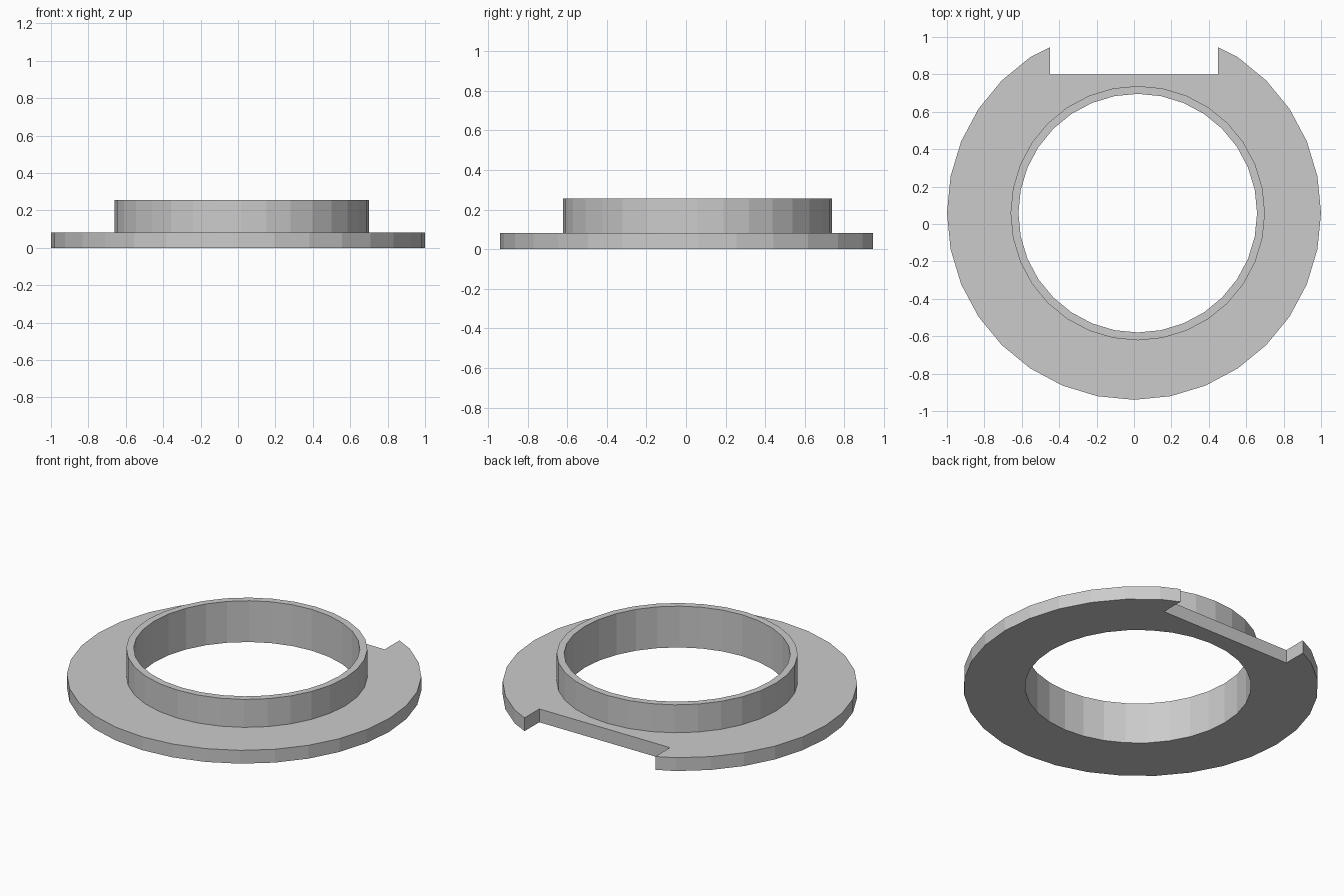
import bpy
import bmesh
from math import sin, cos, pi

cube = bpy.data.objects.get("Cube")
if cube:
    bpy.data.objects.remove(cube, do_unlink=True)

SIDES = 32
FLANGE_CENTRE = (0.0, 0.06)
COLLAR_CENTRE = (0.02, 0.058)
BORE, COLLAR_RADIUS = 0.638, 0.68
FLANGE_TOP, COLLAR_TOP = 0.083, 0.257
NOTCH_HALF, NOTCH_FLOOR = 0.45, 0.80

grey = bpy.data.materials.new("plain grey")
grey.use_nodes = True
colour = (0.6, 0.6, 0.6, 1.0)
grey.diffuse_color = colour
grey.node_tree.nodes["Principled BSDF"].inputs["Base Color"].default_value = colour


def circle(centre, radius):
    """Polygon points, counter-clockwise, starting at the front."""
    return [(centre[0] + radius * sin(2 * pi * i / SIDES),
             centre[1] - radius * cos(2 * pi * i / SIDES)) for i in range(SIDES)]


def plate(name, outline, hole, bottom, top):
    """Extrude the area between an outline and a hole."""
    bm = bmesh.new()
    edges = []
    for loop in (outline, hole):
        verts = [bm.verts.new((x, y, bottom)) for x, y in loop]
        edges += [bm.edges.new((a, b)) for a, b in zip(verts, verts[1:] + verts[:1])]
    bmesh.ops.triangle_fill(bm, use_beauty=True, use_dissolve=False, edges=edges)
    extruded = bmesh.ops.extrude_face_region(bm, geom=bm.faces[:], use_keep_orig=True)
    for v in extruded["geom"]:
        if isinstance(v, bmesh.types.BMVert):
            v.co.z = top
    bmesh.ops.recalc_face_normals(bm, faces=bm.faces[:])
    mesh = bpy.data.meshes.new(name)
    bm.to_mesh(mesh)
    bm.free()
    mesh.materials.append(grey)
    obj = bpy.data.objects.new(name, mesh)
    bpy.context.collection.objects.link(obj)
    return obj


# Flange outline with a square notch in the back edge
rim = circle(FLANGE_CENTRE, 1.0)
kept = [p for p in rim if abs(p[0]) > NOTCH_HALF or p[1] < 0]
last_right = max(i for i, p in enumerate(kept) if p[0] > NOTCH_HALF)
notch = [(NOTCH_HALF, 0.945), (NOTCH_HALF, NOTCH_FLOOR),
         (-NOTCH_HALF, NOTCH_FLOOR), (-NOTCH_HALF, 0.945)]
# Walk the right side to the back, cut the notch, return on the left
back_index = max(i for i, p in enumerate(kept[:last_right + 1]) if p[1] > 0)
flange_outline = kept[:back_index + 1] + notch + kept[back_index + 1:]

bore = circle(COLLAR_CENTRE, BORE)
plate("notched_flange", flange_outline, bore, 0.0, FLANGE_TOP)

# Raised collar around the bore
plate("collar", circle(COLLAR_CENTRE, COLLAR_RADIUS), bore, FLANGE_TOP, COLLAR_TOP)
